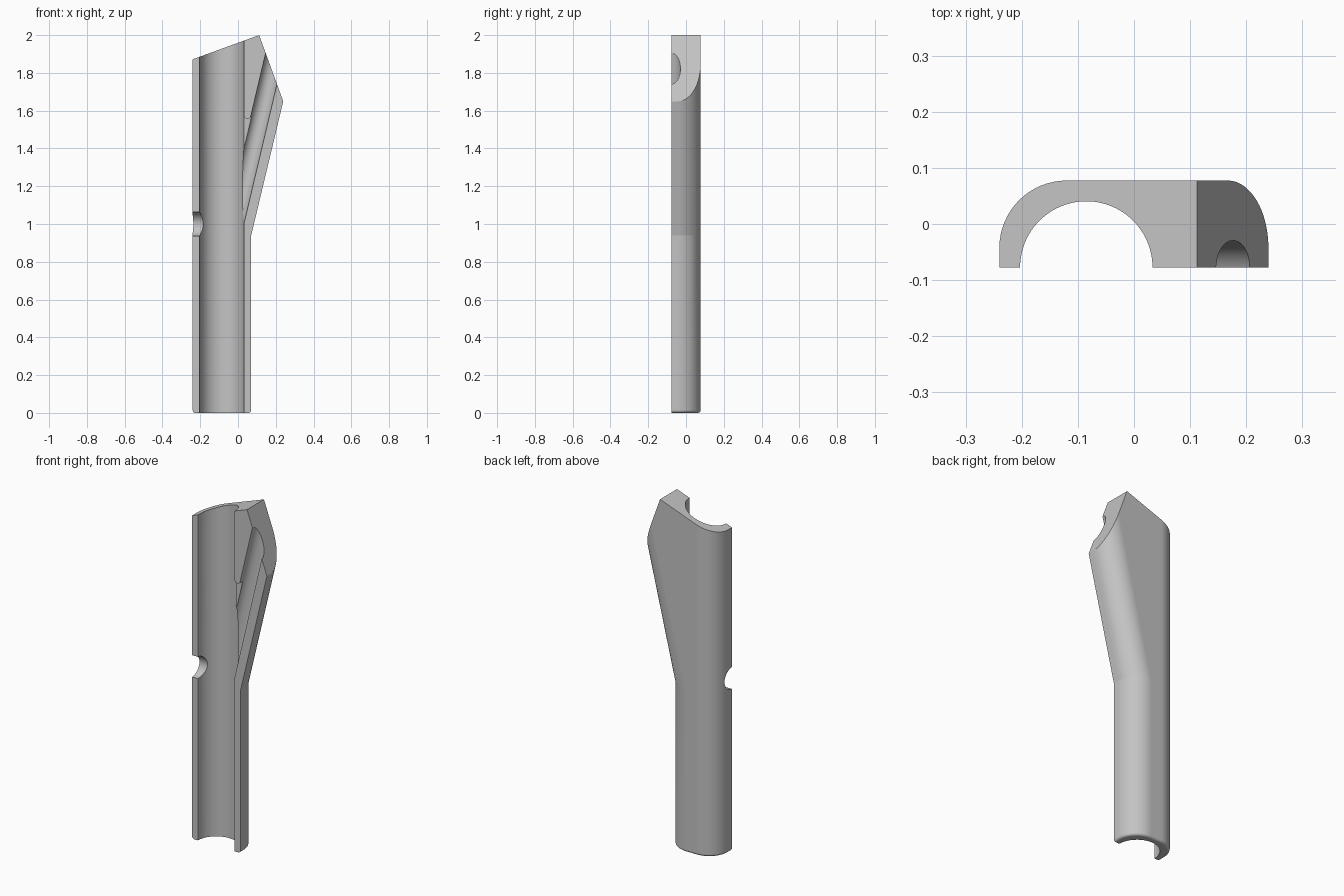
import bpy, bmesh
from math import sin, cos, pi
from mathutils import Vector, Matrix

if "Cube" in bpy.data.objects:
    bpy.data.objects.remove(bpy.data.objects["Cube"])

FRONT, BACK = -0.0775, 0.0775
LEFT, RIGHT = -0.24, 0.07
FILLET, KINK, SLOPE, EDGE = 0.12, 0.94, 0.239, 0.015

grey = bpy.data.materials.new("light_grey")
grey.use_nodes = True
grey.diffuse_color = (0.55, 0.55, 0.55, 1)
grey.node_tree.nodes["Principled BSDF"].inputs["Base Color"].default_value = grey.diffuse_color


def to_object(bm, name):
    bmesh.ops.recalc_face_normals(bm, faces=bm.faces)
    mesh = bpy.data.meshes.new(name)
    bm.to_mesh(mesh)
    bm.free()
    mesh.materials.append(grey)
    obj = bpy.data.objects.new(name, mesh)
    bpy.context.collection.objects.link(obj)
    return obj


def section(bm, z, shift=0.0, inset=0.0):
    """Slab outline with a flat front and two rounded back corners."""
    r = FILLET - inset
    pts = [(LEFT + inset, FRONT)]
    for corner_x, start in ((LEFT + FILLET, pi), (RIGHT + shift - FILLET, pi / 2)):
        for i in range(17):
            a = start - i * pi / 32
            pts.append((corner_x + r * cos(a), BACK - FILLET + r * sin(a)))
    pts.append((RIGHT + shift - inset, FRONT))
    return [bm.verts.new((x, y, z)) for x, y in pts]


# Body: rounded foot, straight stem, then one side leaning outwards
bm = bmesh.new()
rings = []
for i in range(11):
    a = i * pi / 20
    rings.append(section(bm, EDGE * (1 - cos(a)), inset=EDGE * (1 - sin(a))))
rings.append(section(bm, KINK))
rings.append(section(bm, 2.3, shift=(2.3 - KINK) * SLOPE))
for low, high in zip(rings, rings[1:]):
    for i in range(len(low)):
        j = (i + 1) % len(low)
        bm.faces.new((low[i], low[j], high[j], high[i]))
bm.faces.new(rings[0])
bm.faces.new(rings[-1])

# Two slanted end faces, square to each other
tilt = pi / 9
for normal in ((-sin(tilt), 0, cos(tilt)), (cos(tilt), 0, sin(tilt))):
    cut = bmesh.ops.bisect_plane(bm, geom=bm.verts[:] + bm.edges[:] + bm.faces[:],
                                 plane_co=(0.112, 0, 2.0), plane_no=normal, clear_outer=True)
    edges = [e for e in cut["geom_cut"] if isinstance(e, bmesh.types.BMEdge)]
    bmesh.ops.contextual_create(bm, geom=edges)
body = to_object(bm, "split_pipe_body")


def rod(name, start, end, radius):
    start, end = Vector(start), Vector(end)
    axis = end - start
    matrix = Matrix.Translation((start + end) / 2) @ axis.to_track_quat("Z", "Y").to_matrix().to_4x4()
    bm = bmesh.new()
    bmesh.ops.create_cone(bm, cap_ends=True, segments=96, radius1=radius, radius2=radius,
                          depth=axis.length, matrix=matrix)
    return to_object(bm, name)


def carve(cutter):
    mod = body.modifiers.new(cutter.name, "BOOLEAN")
    mod.operation, mod.solver, mod.object = "DIFFERENCE", "EXACT", cutter
    bpy.ops.object.modifier_apply(modifier=mod.name)
    bpy.data.objects.remove(cutter)


bpy.context.view_layer.objects.active = body
body.select_set(True)

# Main bore, slanted side channel and round side notch
carve(rod("main_bore", (-0.085, FRONT, -0.2), (-0.085, FRONT, 2.4), 0.118))
end, lean = Vector((0.175, FRONT, 1.817)), Vector((0.23, 0, 0.973))
carve(rod("side_channel", end - lean * 0.95, end + lean * 0.3, 0.048))
carve(rod("side_notch", (-0.4, FRONT, 1.0), (-0.1, FRONT, 1.0), 0.063))

# Rounded tip of the rib between bore and channel
bm = bmesh.new()
tip = [(0.025, 1.42), (0.04, 1.42), (0.0745, 1.59)]
tip += [(0.051 + 0.019 * cos(a), 1.576 + 0.02 * sin(a)) for a in (-i * pi / 10 for i in range(1, 10))]
tip += [(0.025, 1.59)]
face = bm.faces.new([bm.verts.new((x, FRONT - 0.05, z)) for x, z in tip])
grown = bmesh.ops.extrude_face_region(bm, geom=[face])
bmesh.ops.translate(bm, vec=(0, 0.07, 0),
                    verts=[v for v in grown["geom"] if isinstance(v, bmesh.types.BMVert)])
carve(to_object(bm, "rib_tip"))

bpy.ops.object.shade_smooth_by_angle(angle=pi / 18)
weighted = body.modifiers.new("clean_shading", "WEIGHTED_NORMAL")
weighted.keep_sharp = True
